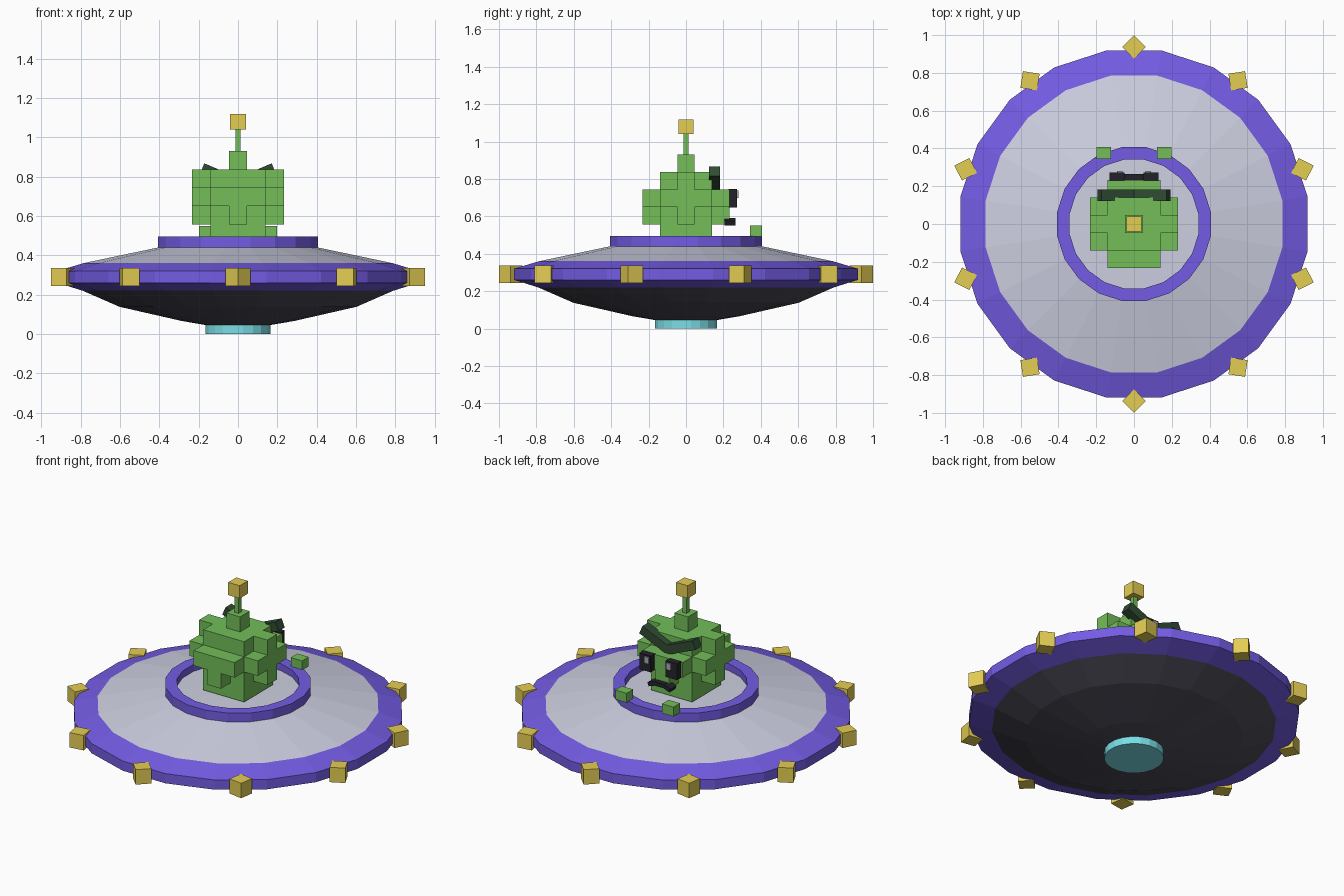
import bpy, bmesh, math
from mathutils import Matrix, Vector

if "Cube" in bpy.data.objects:
    bpy.data.objects.remove(bpy.data.objects["Cube"])


def mat(name, r, g, b):
    m = bpy.data.materials.new(name)
    lin = [((c / 255 + 0.055) / 1.055) ** 2.4 for c in (r, g, b)]
    m.diffuse_color = (*lin, 1)
    m.use_nodes = True
    m.node_tree.nodes["Principled BSDF"].inputs["Base Color"].default_value = m.diffuse_color
    return m


GREEN = mat("skin green", 115, 190, 88)
DARK_GREEN = mat("brow green", 48, 76, 52)
BLACK = mat("black", 34, 34, 42)
PALE = mat("pupil grey", 172, 172, 184)
YELLOW = mat("lamp yellow", 228, 205, 84)
PURPLE = mat("trim purple", 116, 92, 228)
GREY = mat("hull grey", 206, 208, 226)
DARK = mat("underside grey", 76, 76, 88)
TEAL = mat("thruster teal", 122, 222, 230)


def finish(name, bm, material):
    bmesh.ops.recalc_face_normals(bm, faces=bm.faces)
    me = bpy.data.meshes.new(name)
    bm.to_mesh(me)
    bm.free()
    me.materials.append(material)
    ob = bpy.data.objects.new(name, me)
    bpy.context.collection.objects.link(ob)
    return ob


def box(name, center, size, material, rot_y=0.0, rot_z=0.0):
    bm = bmesh.new()
    m = (Matrix.Translation(center) @ Matrix.Rotation(rot_z, 4, 'Z')
         @ Matrix.Rotation(rot_y, 4, 'Y') @ Matrix.Diagonal((*size, 1)))
    bmesh.ops.create_cube(bm, size=1, matrix=m)
    return finish(name, bm, material)


def lathe(name, profile, material, closed=False, n=20):
    """Revolve (radius, z) points about z; a zero radius makes a pole."""
    bm = bmesh.new()
    rings = []
    for r, z in profile:
        if r == 0:
            rings.append([bm.verts.new((0, 0, z))] * n)
        else:
            angs = [math.tau * (i + 0.5) / n for i in range(n)]
            rings.append([bm.verts.new((r * math.cos(a), r * math.sin(a), z)) for a in angs])
    pairs = list(zip(rings, rings[1:]))
    if closed:
        pairs.append((rings[-1], rings[0]))
    for a, b in pairs:
        for i in range(n):
            j = (i + 1) % n
            bm.faces.new(list(dict.fromkeys((a[i], a[j], b[j], b[i]))))
    return finish(name, bm, material)


# Saucer
lathe("thruster", [(0, 0), (0.167, 0), (0.167, 0.055), (0, 0.055)], TEAL)
lathe("lower_hull", [(0, 0.045), (0.165, 0.045), (0.29, 0.066), (0.61, 0.138), (0.80, 0.22)], DARK)
lathe("rim", [(0.80, 0.22), (0.93, 0.26), (0.93, 0.32), (0.795, 0.36)], PURPLE)
lathe("upper_hull", [(0.795, 0.36), (0.40, 0.442), (0.345, 0.452), (0, 0.46)], GREY)
lathe("cockpit_ring", [(0.345, 0.44), (0.412, 0.44), (0.412, 0.495), (0.345, 0.495)], PURPLE, closed=True)

# Rim lamps
for k in range(10):
    a = math.radians(18 + 36 * k)
    box("rim_lamp", (0.937 * math.cos(a), 0.937 * math.sin(a), 0.29), (0.089, 0.089, 0.092),
        YELLOW, rot_z=a - math.pi / 4)

# Blocky round body: only the outer faces of a small block grid
U = 0.0933


def filled(i, j, k):
    if k == 2:
        return i == 0 and j == 0
    if k == -2:
        return abs(i) <= 1 and abs(j) <= 1
    if k == 1 and abs(j) == 2:
        return False
    return i * i + j * j + k * k <= 5


bm = bmesh.new()
R = range(-2, 3)
for c in [Vector((i, j, k)) for i in R for j in R for k in R if filled(i, j, k)]:
    for axis in range(3):
        for s in (-1, 1):
            d = Vector((0, 0, 0))
            d[axis] = s
            if filled(*(c + d)):
                continue
            u, v = Vector((0, 0, 0)), Vector((0, 0, 0))
            u[(axis + 1) % 3], v[(axis + 2) % 3] = 0.5, s * 0.5
            mid = c + d / 2
            bm.faces.new([bm.verts.new(p * U + Vector((0, 0, 0.697)))
                          for p in (mid - u - v, mid + u - v, mid + u + v, mid - u + v)])
bmesh.ops.remove_doubles(bm, verts=bm.verts, dist=0.0005)
bmesh.ops.dissolve_limit(bm, angle_limit=0.01, verts=bm.verts, edges=bm.edges)
finish("body", bm, GREEN)

# Antenna
box("antenna_rod", (0, 0, 0.985), (0.027, 0.027, 0.13), GREEN)
box("antenna_tip", (0, 0, 1.079), (0.079, 0.079, 0.079), YELLOW)

# Face (towards +y) and hands, mirrored in x
for s in (-1, 1):
    box("eye", (s * 0.09, 0.25, 0.697), (0.078, 0.045, 0.1), BLACK)
    box("pupil", (s * 0.076, 0.275, 0.718), (0.03, 0.012, 0.04), PALE)
    box("brow", (s * 0.083, 0.152, 0.80), (0.215, 0.06, 0.055), DARK_GREEN, rot_y=-s * math.radians(23))
    box("mouth_corner", (s * 0.052, 0.235, 0.572), (0.05, 0.058, 0.024), BLACK, rot_y=s * math.radians(20))
    box("hand", (s * 0.16, 0.375, 0.521), (0.078, 0.064, 0.058), GREEN)
box("mouth_middle", (0, 0.235, 0.58), (0.07, 0.06, 0.024), BLACK)
